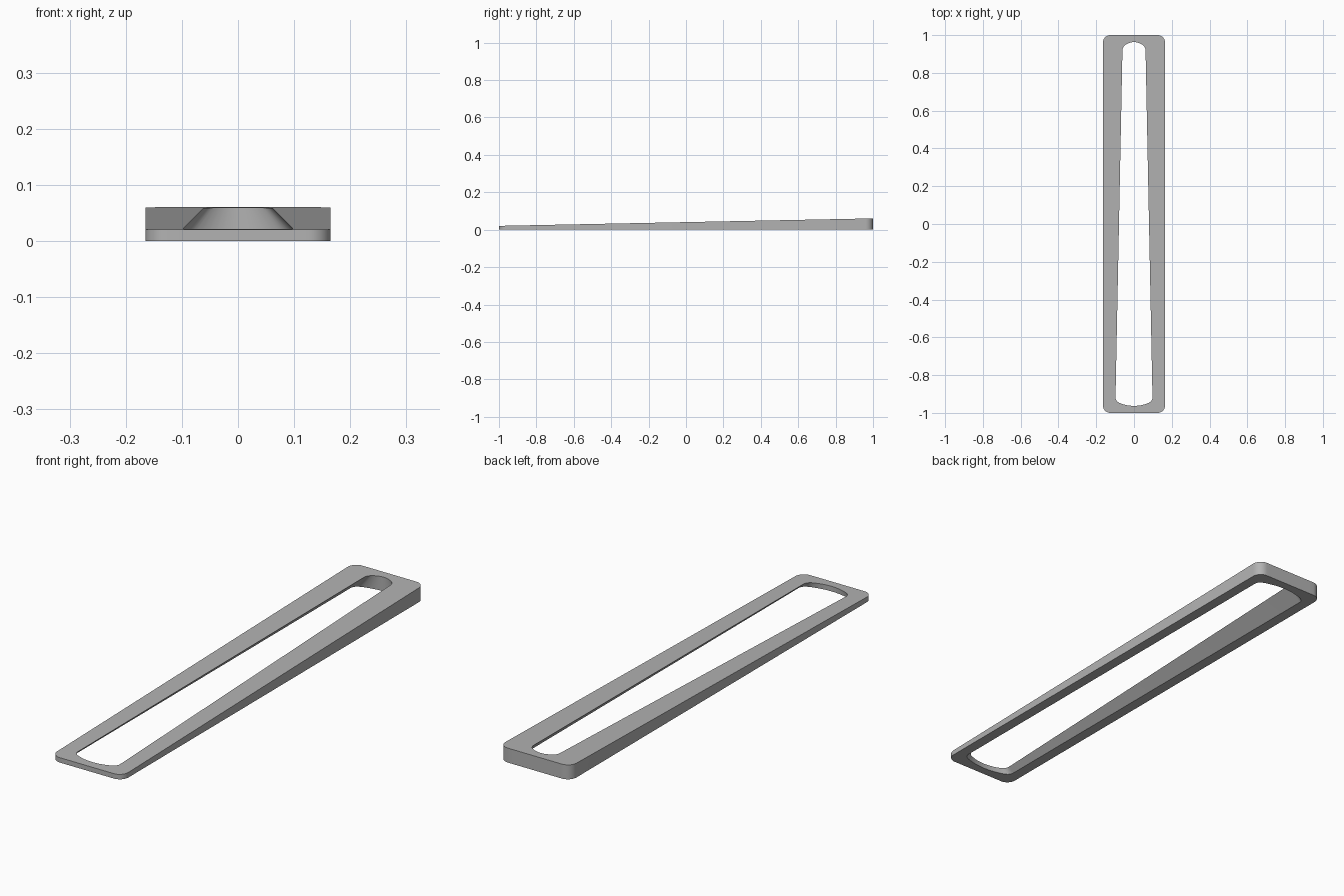
import bpy
import bmesh
import math

cube = bpy.data.objects.get("Cube")
if cube:
    bpy.data.objects.remove(cube, do_unlink=True)

HALF_W, HALF_L, CORNER = 0.165, 1.0, 0.04
SLOT_W, SLOT_L = 0.12, 0.963
ARC, FILLET = 6, 8


def top_z(y):
    """Height of the sloping top face."""
    return 0.0405 + 0.02 * y


def mirror_quarter(quarter):
    """Turn a quarter outline (end centre to side) into a closed loop."""
    right = quarter + [(x, -y) for x, y in reversed(quarter)]
    left = [(-x, y) for x, y in reversed(right) if x > 0]
    return right + left


# Outer rounded rectangle
outer = [(i / ARC * (HALF_W - CORNER), HALF_L) for i in range(ARC)]
for i in range(FILLET + 1):
    a = math.pi / 2 * (1 - i / FILLET)
    outer.append((HALF_W - CORNER + CORNER * math.cos(a),
                  HALF_L - CORNER + CORNER * math.sin(a)))

# Slot with bowed ends and rounded corners
bow_x = 0.088
bow_y = SLOT_L - 1.8 * bow_x ** 2
inner = [(x, SLOT_L - 1.8 * x * x) for x in (i / ARC * bow_x for i in range(ARC))]
control = (SLOT_W, bow_y - 0.01)
for i in range(FILLET + 1):
    t = i / FILLET
    inner.append(tuple((1 - t) ** 2 * p + 2 * t * (1 - t) * c + t * t * q
                       for p, c, q in zip((bow_x, bow_y), control, (SLOT_W, 0.917))))

outer, inner = mirror_quarter(outer), mirror_quarter(inner)

# Wedge frame: the slot narrows upward at 45 degrees
bm = bmesh.new()
loops = [
    [bm.verts.new((x, y, 0)) for x, y in outer],
    [bm.verts.new((x, y, top_z(y))) for x, y in outer],
    [bm.verts.new((x * (1 - top_z(y) / SLOT_W), y, top_z(y))) for x, y in inner],
    [bm.verts.new((x, y, 0)) for x, y in inner],
]
count = len(outer)
for k in range(4):
    a, b = loops[k], loops[(k + 1) % 4]
    for i in range(count):
        j = (i + 1) % count
        bm.faces.new((a[i], a[j], b[j], b[i]))
bmesh.ops.recalc_face_normals(bm, faces=bm.faces)

mesh = bpy.data.meshes.new("wedge_frame")
bm.to_mesh(mesh)
bm.free()
frame = bpy.data.objects.new("wedge_frame", mesh)
bpy.context.collection.objects.link(frame)

# Plain grey finish
grey = bpy.data.materials.new("grey")
grey.use_nodes = True
colour = (0.45, 0.45, 0.45, 1)
grey.diffuse_color = colour
grey.node_tree.nodes["Principled BSDF"].inputs["Base Color"].default_value = colour
mesh.materials.append(grey)

bpy.ops.object.select_all(action="DESELECT")
frame.select_set(True)
bpy.context.view_layer.objects.active = frame
bpy.ops.object.shade_smooth_by_angle(angle=math.radians(30))
